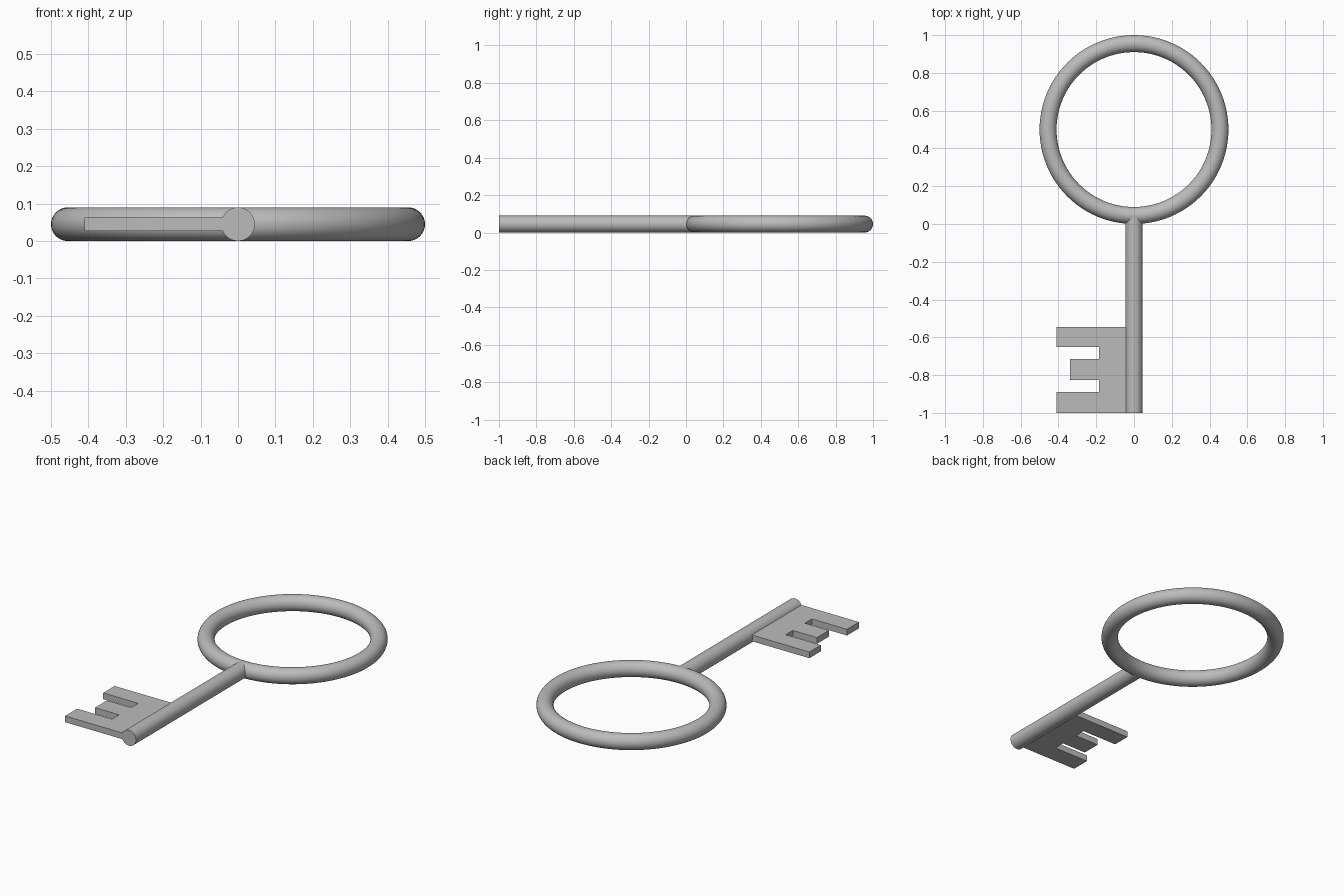
import bpy
import bmesh
import math

cube = bpy.data.objects.get("Cube")
if cube:
    bpy.data.objects.remove(cube, do_unlink=True)

R = 0.045            # tube radius and mid height
RING = 0.455         # ring centreline radius

metal = bpy.data.materials.new("grey metal")
metal.use_nodes = True
colour = (0.5, 0.5, 0.5, 1)
metal.diffuse_color = colour
metal.node_tree.nodes["Principled BSDF"].inputs["Base Color"].default_value = colour


def finish(obj, name, smooth=True):
    obj.name = obj.data.name = name
    obj.data.materials.append(metal)
    if smooth:
        bpy.ops.object.shade_smooth_by_angle(angle=math.radians(35))


# Ring handle
bpy.ops.mesh.primitive_torus_add(major_segments=96, minor_segments=32,
                                 major_radius=RING, minor_radius=R,
                                 location=(0, 0.5, R))
finish(bpy.context.object, "ring_handle")

# Shaft, ending inside the ring tube
end = 0.5 - RING
bpy.ops.mesh.primitive_cylinder_add(vertices=32, radius=R, depth=1 + end,
                                    location=(0, (end - 1) / 2, R),
                                    rotation=(math.pi / 2, 0, 0))
finish(bpy.context.object, "shaft")

# Toothed bit, an extruded outline
outline = [(0, -1), (-0.41, -1), (-0.41, -0.89), (-0.185, -0.89),
           (-0.185, -0.825), (-0.34, -0.825), (-0.34, -0.715),
           (-0.185, -0.715), (-0.185, -0.65), (-0.41, -0.65),
           (-0.41, -0.545), (0, -0.545)]
bm = bmesh.new()
face = bm.faces.new([bm.verts.new((x, y, R - 0.018)) for x, y in outline])
top = bmesh.ops.extrude_face_region(bm, geom=[face])["geom"]
bmesh.ops.translate(bm, vec=(0, 0, 0.036),
                    verts=[v for v in top if isinstance(v, bmesh.types.BMVert)])
bmesh.ops.recalc_face_normals(bm, faces=bm.faces)
mesh = bpy.data.meshes.new("toothed_bit")
bm.to_mesh(mesh)
bm.free()
bit = bpy.data.objects.new("toothed_bit", mesh)
bpy.context.collection.objects.link(bit)
finish(bit, "toothed_bit", smooth=False)
